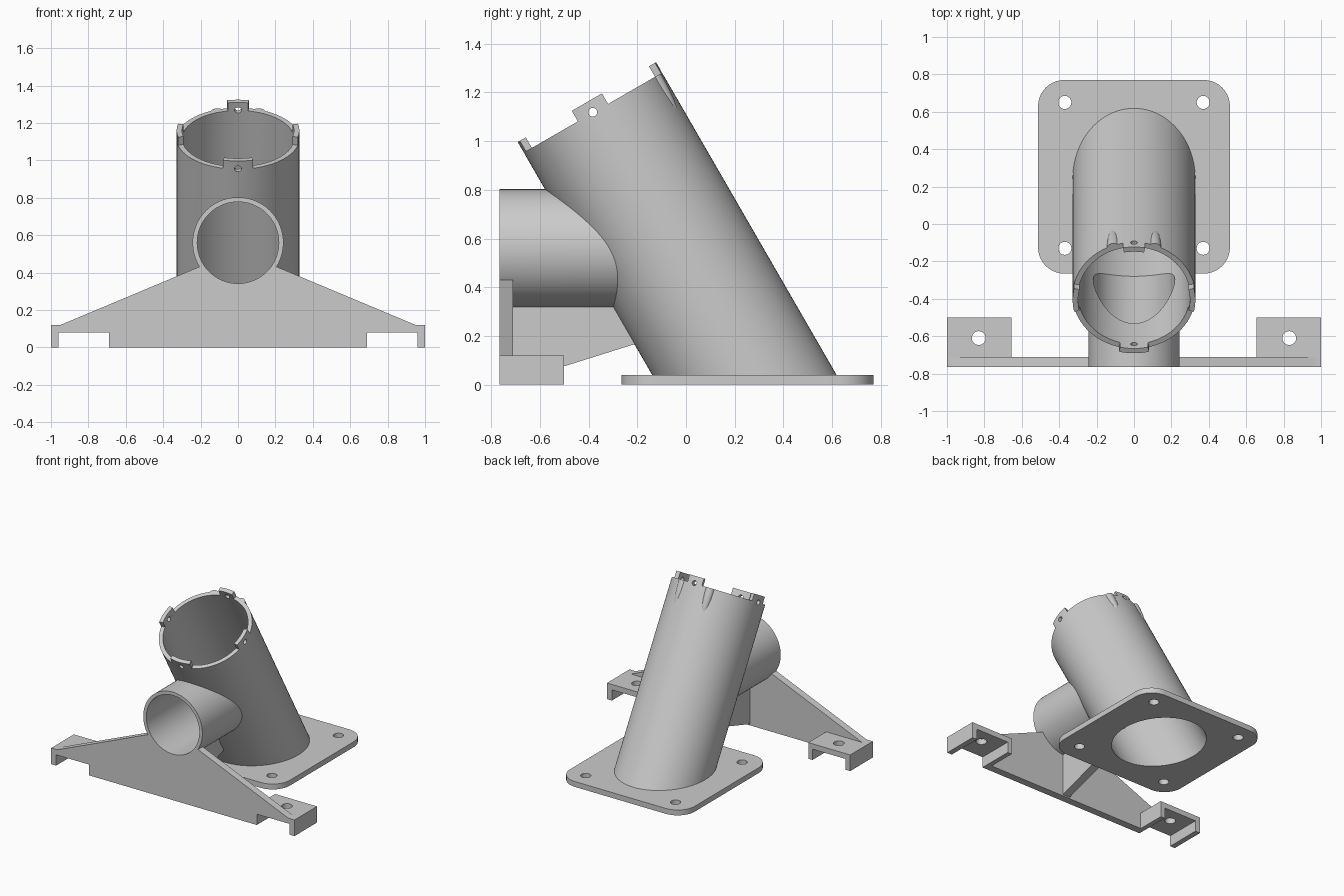
import bpy, bmesh
from math import pi, sin, cos, radians
from mathutils import Matrix

if "Cube" in bpy.data.objects:
    bpy.data.objects.remove(bpy.data.objects["Cube"])

R, RI = 0.328, 0.299            # main tube radii
P, PI_ = 0.243, 0.218           # side inlet radii
LENGTH = 1.29
TILT = Matrix.Translation((0, 0.263, 0)) @ Matrix.Rotation(radians(30), 4, 'X')
XZ = Matrix.Rotation(pi / 2, 4, 'X')                        # (x, y, z) -> (x, -z, y)
YZ = Matrix(((0, 0, 1, 0), (1, 0, 0, 0), (0, 1, 0, 0), (0, 0, 0, 1)))
FLAT = Matrix.Identity(4)


def prism(name, pts, z0, z1, mat=FLAT):
    """Extrude a 2D outline between two local heights, then place it."""
    bm = bmesh.new()
    face = bm.faces.new([bm.verts.new((x, y, z0)) for x, y in pts])
    out = bmesh.ops.extrude_face_region(bm, geom=[face])
    verts = [g for g in out['geom'] if isinstance(g, bmesh.types.BMVert)]
    bmesh.ops.translate(bm, verts=verts, vec=(0, 0, z1 - z0))
    bmesh.ops.transform(bm, matrix=mat, verts=bm.verts)
    bmesh.ops.recalc_face_normals(bm, faces=bm.faces)
    me = bpy.data.meshes.new(name)
    bm.to_mesh(me)
    bm.free()
    ob = bpy.data.objects.new(name, me)
    bpy.context.collection.objects.link(ob)
    return ob


def arc(r, a0, a1, n, cx=0, cy=0):
    return [(cx + r * cos(a0 + (a1 - a0) * i / n), cy + r * sin(a0 + (a1 - a0) * i / n))
            for i in range(n + 1)]


def cyl(name, r, z0, z1, mat=FLAT, n=96, cx=0, cy=0):
    return prism(name, arc(r, 0, 2 * pi, n, cx, cy)[:-1], z0, z1, mat)


def cut(ob, *cutters):
    """Subtract cutters from a part and delete them."""
    bpy.context.view_layer.objects.active = ob
    for c in cutters:
        m = ob.modifiers.new('cut', 'BOOLEAN')
        m.operation, m.solver, m.object = 'DIFFERENCE', 'EXACT', c
        bpy.ops.object.modifier_apply(modifier=m.name)
        bpy.data.objects.remove(c)


def main_bore():
    return cyl('bore', RI, -0.6, 1.6, TILT)


def pin_hole(angle):
    turn = TILT @ Matrix.Translation((0, 0, LENGTH + 0.002)) @ Matrix.Rotation(angle, 4, 'Z')
    return cyl('pin', 0.018, 0.2, 0.45, turn @ Matrix.Rotation(pi / 2, 4, 'Y'), 20)


# slanted main tube, open at both ends, with the inlet opening in its front wall
tube = cyl('main_tube', R, -0.4, LENGTH, TILT)
below = prism('below', [(-2, -2), (2, -2), (2, 2), (-2, 2)], -2, 0.02)
cut(tube, main_bore(), below, cyl('inlet_bore', PI_, 0.1, 1.0, XZ, cy=0.56))

# rim tabs with pin holes
TABS = (('right', 0, 0.22), ('back', pi / 2, 0.18), ('left', pi, 0.22), ('front', -pi / 2, 0.25))
for side, a, half in TABS:
    outline = arc(R, a - half, a + half, 10) + arc(RI, a + half, a - half, 10)
    tab = prism('rim_tab_' + side, outline, LENGTH, LENGTH + 0.05, TILT)
    cut(tab, pin_hole(a))
    cut(tube, pin_hole(a))

# two soft ridges beside the back tab
for s in (-1, 1):
    bm = bmesh.new()
    bmesh.ops.create_uvsphere(bm, u_segments=24, v_segments=16, radius=1)
    place = TILT @ Matrix.Translation((s * 0.11, 0.288, LENGTH)) @ Matrix.Diagonal((0.035, 0.034, 0.2, 1))
    bmesh.ops.transform(bm, matrix=place, verts=bm.verts)
    me = bpy.data.meshes.new('rim_ridge')
    bm.to_mesh(me)
    bm.free()
    ridge = bpy.data.objects.new('rim_ridge', me)
    bpy.context.collection.objects.link(ridge)
    top = prism('top', [(-2, -2), (2, -2), (2, 2), (-2, 2)], LENGTH, 3, TILT)
    cut(ridge, top, main_bore())

# horizontal inlet tube
inlet = cyl('inlet_tube', P, 0.1, 0.765, XZ, cy=0.56)
cut(inlet, cyl('bore', PI_, 0, 1, XZ, cy=0.56), cyl('main', 0.315, -0.6, 1.6, TILT))

# rounded base plate with four screw holes
corners = ((0.373, 0.63, 0), (-0.373, 0.63, 1), (-0.373, -0.125, 2), (0.373, -0.125, 3))
outline = [p for x, y, q in corners for p in arc(0.14, q * pi / 2, (q + 1) * pi / 2, 10, x, y)]
base = prism('base_plate', outline, 0, 0.04)
cut(base, main_bore(), *[cyl('screw', 0.035, -0.1, 0.1, FLAT, 24, x, y)
                         for x in (-0.37, 0.37) for y in (-0.13, 0.65)])

# front support plate, tapering out to the feet
half = [(0.69, 0), (0.69, 0.08), (0.96, 0.08), (0.96, 0), (1, 0), (1, 0.12), (0.95, 0.12), (0.21, 0.43)]
front = prism('front_plate', half + [(-x, z) for x, z in reversed(half)], 0.71, 0.765, XZ)
cut(front, cyl('seat', P - 0.002, 0.5, 1.0, XZ, cy=0.56))

# channel clips behind each end of the front plate
clip = [(0.655, 0), (0.69, 0), (0.69, 0.08), (0.96, 0.08), (0.96, 0), (1, 0), (1, 0.12), (0.655, 0.12)]
for side, s in (('right', 1), ('left', -1)):
    ob = prism('end_clip_' + side, [(s * x, z) for x, z in clip], 0.5, 0.71, XZ)
    cut(ob, cyl('screw', 0.037, 0.03, 0.2, FLAT, 24, s * 0.83, -0.61))

# central rib joining the front plate, inlet and main tube
prism('center_rib', [(-0.72, 0.007), (-0.2, 0.17), (-0.29, 0.325), (-0.72, 0.325)], -0.03, 0.03, YZ)

# smooth the round surfaces, keep edges crisp
for ob in bpy.context.collection.objects:
    bpy.ops.object.select_all(action='DESELECT')
    ob.select_set(True)
    bpy.context.view_layer.objects.active = ob
    bpy.ops.object.shade_smooth_by_angle(angle=radians(30))
